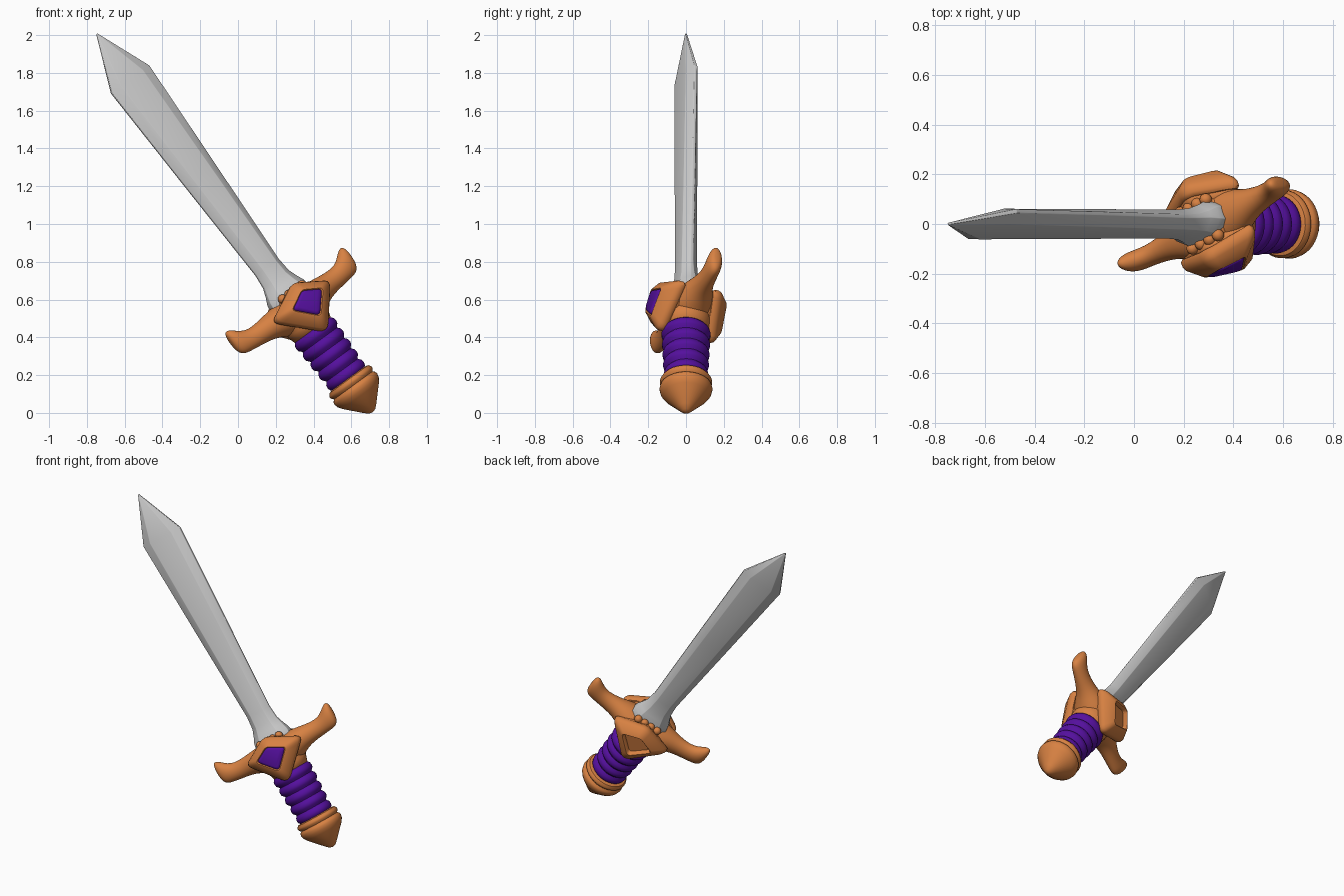
import bpy, bmesh, math
from mathutils import Matrix, Vector

cube = bpy.data.objects.get("Cube")
if cube:
    bpy.data.objects.remove(cube)


def material(name, rgb):
    m = bpy.data.materials.new(name)
    m.use_nodes = True
    m.diffuse_color = (*rgb, 1)
    m.node_tree.nodes["Principled BSDF"].inputs["Base Color"].default_value = (*rgb, 1)
    return m


STEEL = material("steel grey", (0.6, 0.6, 0.6))
BRONZE = material("orange bronze", (0.68, 0.22, 0.055))
PURPLE = material("deep purple", (0.09, 0.005, 0.34))

# Sword frame: x across the guard, y to the back, z from pommel tip to blade tip
POSE = (Matrix.Translation((0.713, 0, 0.004)) @ Matrix.Rotation(math.radians(-36.1), 4, 'Y')
        @ Matrix.Rotation(math.radians(23), 4, 'Z'))


def finish(name, bm, mat, angle=40):
    bmesh.ops.recalc_face_normals(bm, faces=bm.faces)
    me = bpy.data.meshes.new(name)
    bm.to_mesh(me)
    bm.free()
    me.materials.append(mat)
    me.shade_smooth()
    me.set_sharp_from_angle(angle=math.radians(angle))
    ob = bpy.data.objects.new(name, me)
    bpy.context.collection.objects.link(ob)
    ob.matrix_world = POSE
    return ob


def loft(name, rings, mat, angle=40):
    """Skin equal-length rings of points and cap both ends."""
    bm = bmesh.new()
    loops = [[bm.verts.new(p) for p in ring] for ring in rings]
    n = len(loops[0])
    for a, b in zip(loops, loops[1:]):
        for i in range(n):
            j = (i + 1) % n
            bm.faces.new((a[i], a[j], b[j], b[i]))
    bm.faces.new(loops[0])
    bm.faces.new(loops[-1])
    return finish(name, bm, mat, angle)


def circle(n):
    return [(math.cos(2 * math.pi * i / n), math.sin(2 * math.pi * i / n)) for i in range(n)]


def lathe(name, profile, mat, angle=40):
    return loft(name, [[(r * c, r * s, z) for c, s in circle(40)] for r, z in profile], mat, angle)


# Pommel: rounded cone with a ring above
lathe("pommel", [(0.004, 0), (0.022, 0.006), (0.045, 0.028), (0.12, 0.108), (0.135, 0.13),
                 (0.14, 0.15), (0.137, 0.165), (0.122, 0.178)], BRONZE)
lathe("pommel_ring", [(0.1, 0.17), (0.125, 0.174), (0.137, 0.188), (0.138, 0.2),
                      (0.128, 0.215), (0.1, 0.222)], BRONZE)

# Grip: stacked wrapping ridges
RIDGES, PITCH = 5, 0.066
grip = [(0.09, 0.2)]
for k in range(RIDGES):
    z, r = 0.215 + k * PITCH, 0.111 + 0.003 * k
    grip += [(r - 0.008, z), (r + 0.004, z + 0.012), (r + 0.008, z + 0.028),
             (r + 0.004, z + 0.045), (r - 0.008, z + 0.06)]
lathe("grip", grip, PURPLE, 60)

# Guard: collar plus a swept crosspiece with flared ends
lathe("guard_collar", [(0.09, 0.525), (0.118, 0.54), (0.13, 0.58), (0.13, 0.66),
                       (0.122, 0.72), (0.105, 0.757), (0.07, 0.772)], BRONZE, 60)
half = [(0.1, 0.665, 0.098, 0.115), (0.17, 0.682, 0.073, 0.08), (0.23, 0.686, 0.06, 0.056),
        (0.3, 0.688, 0.054, 0.045), (0.345, 0.7, 0.06, 0.043), (0.38, 0.718, 0.074, 0.043),
        (0.405, 0.73, 0.076, 0.038), (0.42, 0.737, 0.06, 0.026), (0.425, 0.74, 0.03, 0.012)]
sections = [(-x, *rest) for x, *rest in reversed(half)] + [(0, 0.655, 0.108, 0.125)] + half
guard = loft("crossguard", [[(x, d * c, u + h * s) for c, s in circle(20)]
                            for x, u, h, d in sections], BRONZE, 70)
sub = guard.modifiers.new("soften", 'SUBSURF')
sub.levels = sub.render_levels = 1

# Blade: bevelled flat section, flared at the guard, widening to a pointed tip
def blade_ring(u, w, t, e):
    quarter = [(w, e), (0.58 * w, t)]
    top = quarter + [(-x, y) for x, y in reversed(quarter)]
    return [(x, y, u) for x, y in top + [(-x, -y) for x, y in top]]


blade = loft("blade", [blade_ring(*s) for s in (
    (0.74, 0.125, 0.075, 0.03), (0.785, 0.118, 0.068, 0.025), (0.82, 0.104, 0.058, 0.016),
    (0.87, 0.087, 0.048, 0.01), (0.95, 0.08, 0.044, 0.008), (1.55, 0.107, 0.039, 0.008),
    (2.18, 0.134, 0.034, 0.008), (2.478, 0.004, 0.005, 0.002))], STEEL, 50)
bev = blade.modifiers.new("soft_edges", 'BEVEL')
bev.width, bev.segments, bev.limit_method, bev.angle_limit = 0.008, 2, 'ANGLE', math.radians(22)


# Medallions: bowed rounded kites with a socket; only the front one holds a jewel
def kite(scale, depth, side, bow=1.1):
    corners = [Vector(p) for p in ((0, 0.125), (0.2, 0.02), (0, -0.185), (-0.2, 0.02))]
    pts = []
    for i, c in enumerate(corners):
        a = c.lerp(corners[i - 1], 0.16)
        b = c.lerp(corners[(i + 1) % 4], 0.16)
        for t in (0, 0.25, 0.5, 0.75, 1):
            pts.append((a * (1 - t) ** 2 + c * 2 * t * (1 - t) + b * t * t) * scale)
    return [(p.x, side * (depth - bow * p.x ** 2), 0.675 + p.y) for p in pts]


for label, side in (("front", -1), ("back", 1)):
    loft(label + "_medallion_base", [kite(s, d, side) for s, d in (
        (0.75, 0.06), (0.88, 0.09), (0.92, 0.105), (0.88, 0.125))], BRONZE)
    loft(label + "_medallion", [kite(s, d, side) for s, d in (
        (0.85, 0.108), (0.97, 0.114), (1.03, 0.128), (1.03, 0.148), (0.97, 0.165),
        (0.62, 0.199), (0.56, 0.201), (0.52, 0.196), (0.48, 0.172))], BRONZE, 45)
    # Row of small claws where the guard grips the blade
    for k in range(4):
        bm = bmesh.new()
        place = Matrix.Translation(((k - 1.5) * 0.046, side * 0.078, 0.765))
        bmesh.ops.create_uvsphere(bm, u_segments=14, v_segments=8, radius=0.025, matrix=place)
        finish(f"{label}_claw_{k + 1}", bm, BRONZE, 80)

loft("jewel", [kite(s, d, -1) for s, d in (
    (0.5, 0.168), (0.52, 0.194), (0.49, 0.202), (0.4, 0.206))], PURPLE, 50)
